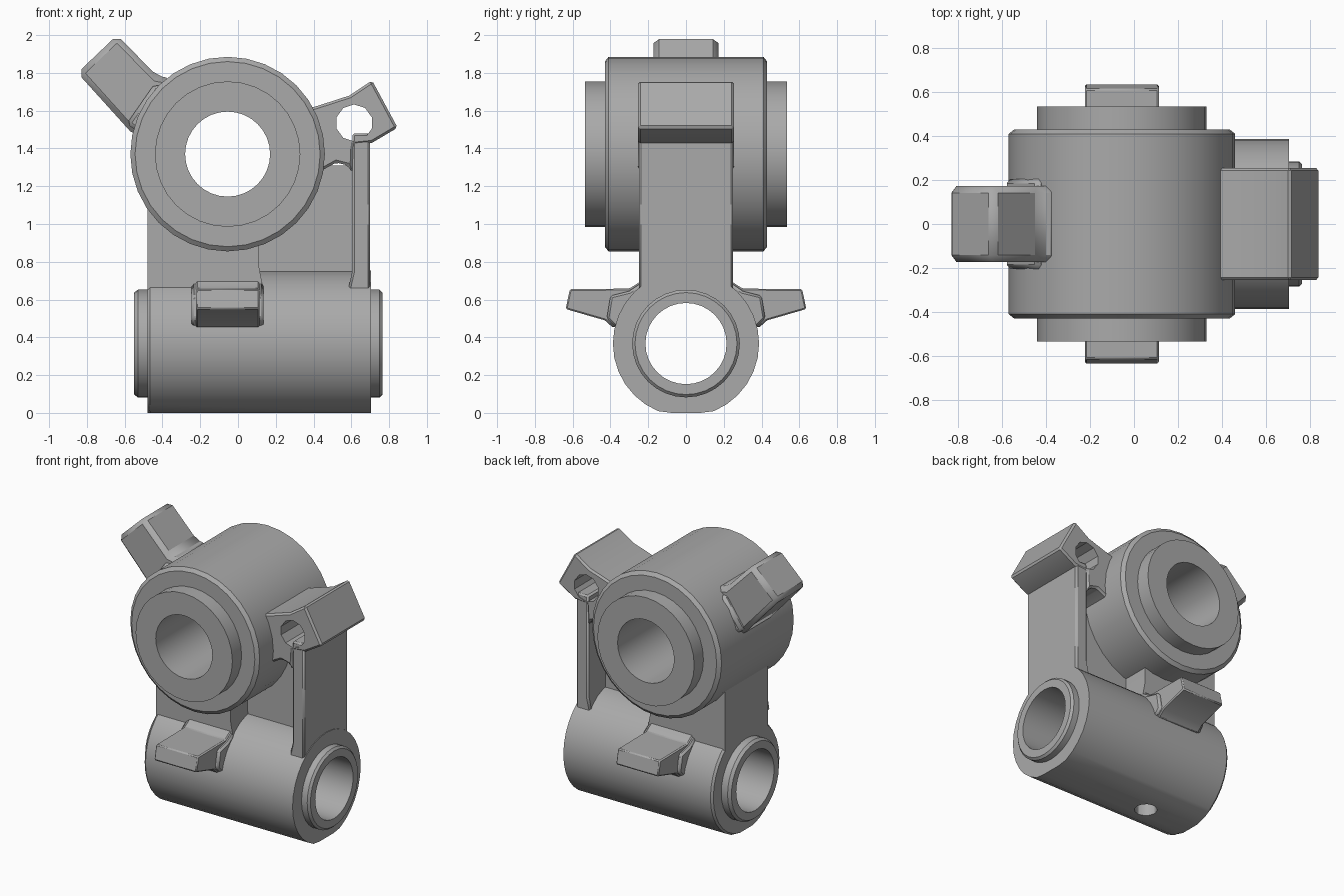
import bpy, bmesh, math
from mathutils import Vector

cube = bpy.data.objects.get("Cube")
if cube:
    bpy.data.objects.remove(cube, do_unlink=True)

grey = bpy.data.materials.new("cast_grey")
grey.use_nodes = True
colour = (0.4, 0.4, 0.4, 1)
grey.diffuse_color = colour
grey.node_tree.nodes["Principled BSDF"].inputs["Base Color"].default_value = colour


def finish(name, bm):
    bmesh.ops.recalc_face_normals(bm, faces=bm.faces)
    mesh = bpy.data.meshes.new(name)
    bm.to_mesh(mesh)
    bm.free()
    mesh.materials.append(grey)
    ob = bpy.data.objects.new(name, mesh)
    bpy.context.collection.objects.link(ob)
    return ob


def shade(ob):
    bpy.ops.object.select_all(action="DESELECT")
    ob.select_set(True)
    bpy.context.view_layer.objects.active = ob
    bpy.ops.object.shade_smooth_by_angle(angle=math.radians(30))


def ring(name, profile, place, sides=32):
    """Turn a closed (along, radius) profile into a hollow barrel."""
    bm = bmesh.new()
    loops = []
    for i in range(sides):
        a = math.tau * i / sides
        loops.append([bm.verts.new(place(t, r * math.cos(a), r * math.sin(a)))
                      for t, r in profile])
    n = len(profile)
    for i in range(sides):
        p, q = loops[i], loops[(i + 1) % sides]
        for j in range(n):
            k = (j + 1) % n
            bm.faces.new((p[j], p[k], q[k], q[j]))
    return finish(name, bm)


def prism(name, outline, depth, bevel=0.0, place=lambda u, v, w: (u, w, v)):
    """Extrude an outline by depth either side of the middle."""
    bm = bmesh.new()
    front = [bm.verts.new(place(u, v, -depth)) for u, v in outline]
    back = [bm.verts.new(place(u, v, depth)) for u, v in outline]
    bm.faces.new(front)
    bm.faces.new(back)
    for i in range(len(outline)):
        j = (i + 1) % len(outline)
        bm.faces.new((front[i], front[j], back[j], back[i]))
    ob = finish(name, bm)
    if bevel:
        mod = ob.modifiers.new("bevel", "BEVEL")
        mod.width = bevel
        mod.segments = 1
    return ob


def drill(ob, centre, direction, radius, sides):
    """Cut a round hole through a part."""
    bm = bmesh.new()
    bmesh.ops.create_cone(bm, cap_ends=True, segments=sides, radius1=radius,
                          radius2=radius, depth=0.8)
    turn = Vector((0, 0, 1)).rotation_difference(Vector(direction)).to_matrix()
    bmesh.ops.rotate(bm, verts=bm.verts, matrix=turn)
    bmesh.ops.translate(bm, verts=bm.verts, vec=centre)
    cutter = finish(ob.name + "_cutter", bm)
    cutter.hide_render = True
    cutter.hide_set(True)
    mod = ob.modifiers.new("hole", "BOOLEAN")
    mod.operation = "DIFFERENCE"
    mod.solver = "EXACT"
    mod.object = cutter
    # Bake the cut so that the helper can go
    deps = bpy.context.evaluated_depsgraph_get()
    ob.data = bpy.data.meshes.new_from_object(ob.evaluated_get(deps))
    ob.modifiers.clear()
    bpy.data.objects.remove(cutter, do_unlink=True)


# Upper barrel with a raised boss at each end
half = [(0.535, 0.225), (0.535, 0.385), (0.43, 0.385), (0.43, 0.49), (0.41, 0.515)]
upper = ring("upper_barrel", half + [(-t, r) for t, r in reversed(half)],
             lambda t, c, s: (c - 0.055, t, s + 1.37))

# Lower barrel with a flattened base and an oil hole
profile = [(-0.55, 0.215), (-0.55, 0.27), (-0.53, 0.285), (-0.48, 0.285),
           (-0.48, 0.375), (-0.465, 0.387), (0.705, 0.387),
           (0.705, 0.285), (0.75, 0.285), (0.765, 0.27), (0.765, 0.215)]
lower = ring("lower_barrel", profile,
             lambda t, c, s: (t, c, max(s + 0.367, 0)))
drill(lower, (-0.1, 0, -0.25), (0, 0, 1), 0.075, 12)

# Thick web on one side, thin web in the pocket on the other
thick = prism("thick_web", [(-0.48, 0.62), (0.14, 0.62), (0.11, 0.78), (0.11, 0.95),
                            (-0.1, 0.95), (-0.3, 1.12), (-0.48, 1.2)], 0.245)
thin = prism("thin_web", [(0.08, 0.7), (0.62, 0.7), (0.62, 1.31), (0.4, 1.31),
                          (0.2, 1.0), (0.08, 0.95)], 0.05)

# Upright rib, with the drilled clip head at its top
rib = prism("rib", [(0.7, 0.62), (0.7, 1.48), (0.605, 1.48), (0.605, 0.75),
                    (0.575, 0.62)], 0.25, 0.012)
clip = prism("clip_head", [(0.33, 1.6), (0.42, 1.625), (0.59, 1.68), (0.71, 1.76),
                           (0.845, 1.51), (0.71, 1.43), (0.61, 1.42), (0.605, 1.27),
                           (0.58, 1.31), (0.52, 1.325), (0.4, 1.26)], 0.255, 0.02)
drill(clip, (0.615, 0, 1.535), (0, 1, 0), 0.098, 10)

# Slanted lug and its wider root
lug = prism("lug", [(-0.85, 1.8), (-0.64, 2.0), (-0.43, 1.785), (-0.35, 1.77),
                    (-0.3, 1.65), (-0.48, 1.45), (-0.57, 1.49)], 0.172, 0.03)
root = prism("lug_root", [(-0.59, 1.53), (-0.44, 1.745), (-0.3, 1.65),
                          (-0.47, 1.45)], 0.205, 0.02)

# Tabs on the front and back of the lower barrel
tabs = []
for side, name in ((-1, "front"), (1, "back")):
    def across(u, v, w, side=side):
        return (w - 0.055, side * u, v)
    tabs.append(prism(name + "_tab", [(0.22, 0.73), (0.25, 0.69), (0.3, 0.658),
                                      (0.615, 0.655), (0.637, 0.55), (0.43, 0.49),
                                      (0.385, 0.45), (0.3, 0.5)],
                      0.168, 0.01, across))
    tabs.append(prism(name + "_tab_root", [(0.22, 0.7), (0.3, 0.645), (0.4, 0.62),
                                           (0.42, 0.5), (0.375, 0.455), (0.3, 0.5)],
                      0.19, 0.012, across))

for part in [upper, lower, thick, thin, rib, clip, lug, root] + tabs:
    shade(part)
